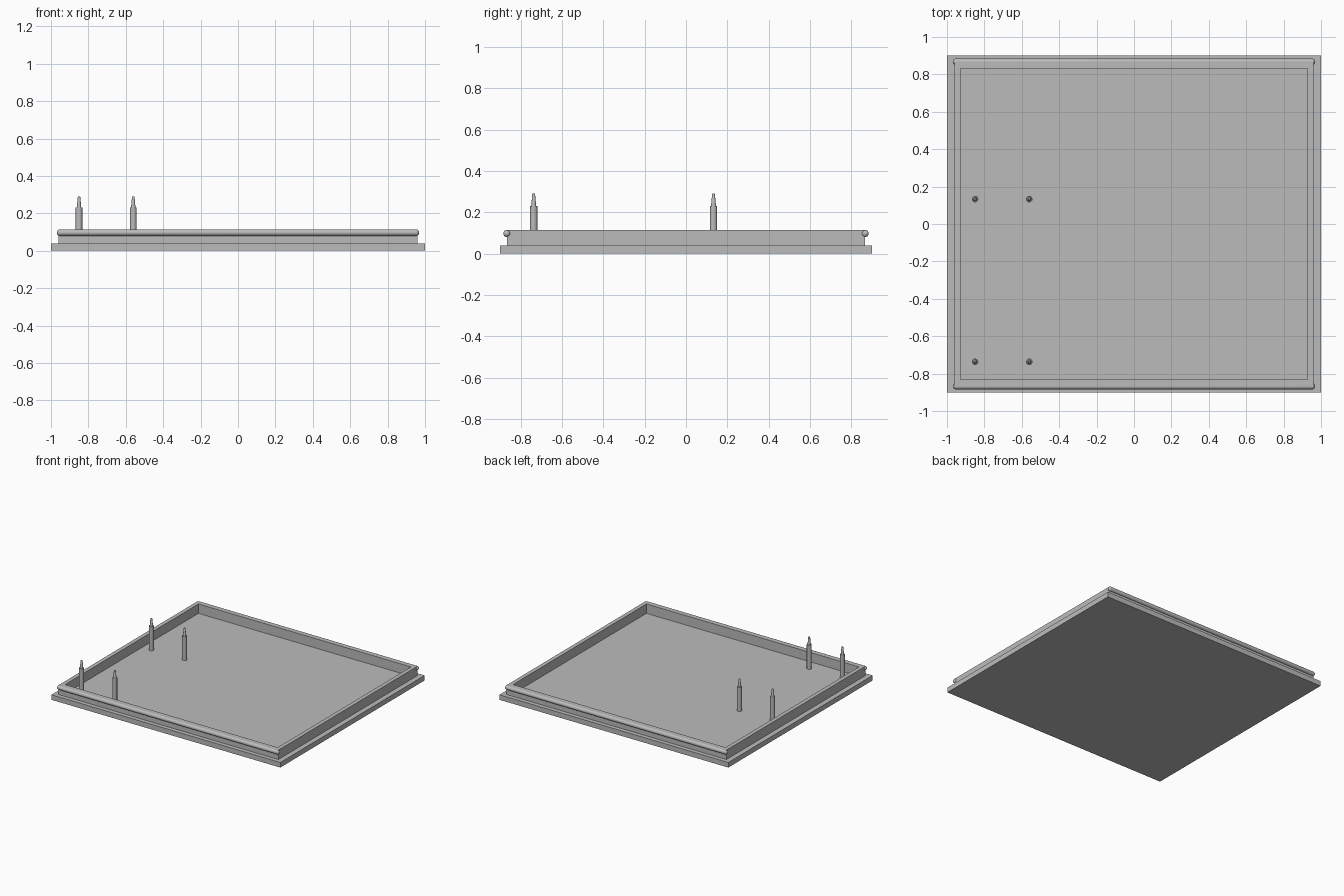
import bpy, bmesh, math
from mathutils import Matrix

if "Cube" in bpy.data.objects:
    bpy.data.objects.remove(bpy.data.objects["Cube"])

grey = bpy.data.materials.new("plain_grey")
grey.diffuse_color = (0.5, 0.5, 0.5, 1)
grey.use_nodes = True
grey.node_tree.nodes["Principled BSDF"].inputs["Base Color"].default_value = grey.diffuse_color


def finish(name, bm, smooth=False):
    bmesh.ops.recalc_face_normals(bm, faces=bm.faces)
    me = bpy.data.meshes.new(name)
    bm.to_mesh(me)
    bm.free()
    me.materials.append(grey)
    ob = bpy.data.objects.new(name, me)
    bpy.context.collection.objects.link(ob)
    if smooth:
        bpy.ops.object.select_all(action='DESELECT')
        ob.select_set(True)
        bpy.context.view_layer.objects.active = ob
        bpy.ops.object.shade_smooth_by_angle(angle=math.radians(35))
    return ob


def lathe(name, profile, matrix, n=32):
    """Revolve (radius, height) points around z; ends close on the axis."""
    bm = bmesh.new()
    vs = [bm.verts.new((r, 0, z)) for r, z in profile]
    es = [bm.edges.new(p) for p in zip(vs, vs[1:])]
    bmesh.ops.spin(bm, geom=vs + es, cent=(0, 0, 0), axis=(0, 0, 1),
                   angle=math.tau, steps=n, use_duplicate=False)
    bmesh.ops.remove_doubles(bm, verts=bm.verts, dist=1e-5)
    bmesh.ops.transform(bm, matrix=matrix, verts=bm.verts)
    return finish(name, bm, True)


# Tray: base plate, stepped in to an upright rim around a recessed floor
FLOOR, TOP = 0.04, 0.114
rings = [(1, 0.9, 0), (1, 0.9, FLOOR), (0.96, 0.867, FLOOR),
         (0.96, 0.867, TOP), (0.928, 0.832, TOP), (0.928, 0.832, FLOOR)]
bm = bmesh.new()
loops = [[bm.verts.new((sx * x, sy * y, z))
          for sx, sy in ((-1, -1), (1, -1), (1, 1), (-1, 1))] for x, y, z in rings]
for a, b in zip(loops, loops[1:]):
    for i in range(4):
        j = (i + 1) % 4
        bm.faces.new((a[i], a[j], b[j], b[i]))
bm.faces.new(loops[0])
bm.faces.new(loops[-1])
finish("tray", bm)

# Snap beads with round ends along the front and back of the rim
R, HALF = 0.017, 0.952
arc = [(R * math.cos(t * math.pi / 16), R * math.sin(t * math.pi / 16)) for t in range(9)]
bead = [(r, -HALF - h) for r, h in reversed(arc)] + [(r, HALF + h) for r, h in arc]
for name, y in (("front_bead", -0.867), ("back_bead", 0.867)):
    lathe(name, bead, Matrix.Translation((0, y, TOP - R)) @ Matrix.Rotation(math.pi / 2, 4, 'Y'))

# Four stepped mounting pins with tapered tips
pin = [(0, FLOOR - 0.005), (0.0175, FLOOR - 0.005), (0.0175, 0.23), (0.012, 0.23),
       (0.007, 0.285), (0.005, 0.29), (0, 0.29)]
for i, x in enumerate((-0.85, -0.56)):
    for j, y in enumerate((-0.737, 0.133)):
        lathe(f"mounting_pin_{i * 2 + j + 1}", pin, Matrix.Translation((x, y, 0)))
